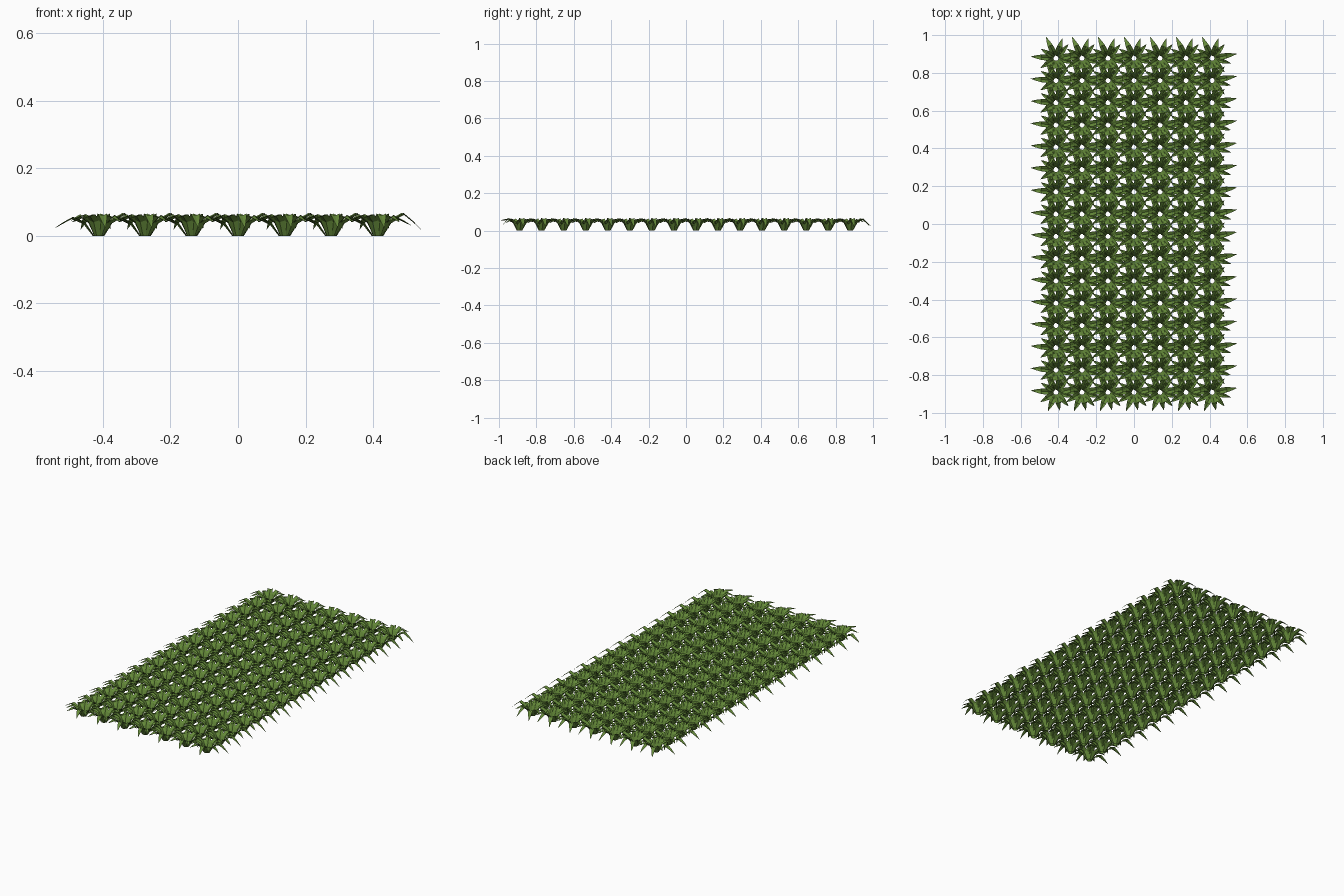
import bpy, bmesh, math
from mathutils import Vector

if "Cube" in bpy.data.objects:
    bpy.data.objects.remove(bpy.data.objects["Cube"])

grass = bpy.data.materials.new("leaf green")
grass.diffuse_color = (0.125, 0.245, 0.04, 1)
grass.use_nodes = True
grass.node_tree.nodes["Principled BSDF"].inputs["Base Color"].default_value = grass.diffuse_color

# blade: direction (degrees), reach, peak height, tip height, width
BLADES = [
    (10, 0.135, 0.068, 0.015, 0.034), (48, 0.100, 0.062, 0.045, 0.032),
    (72, 0.112, 0.066, 0.020, 0.034), (115, 0.126, 0.064, 0.018, 0.034),
    (148, 0.095, 0.058, 0.040, 0.030), (176, 0.135, 0.056, 0.020, 0.034),
    (212, 0.098, 0.064, 0.045, 0.032), (247, 0.108, 0.064, 0.055, 0.034),
    (282, 0.098, 0.066, 0.022, 0.034), (312, 0.100, 0.060, 0.040, 0.032),
    (345, 0.105, 0.055, 0.030, 0.028),
]
# stations along a blade: fraction of reach, fraction of width
STATIONS = [(0.10, 0.55), (0.30, 0.95), (0.56, 0.85), (0.78, 0.5)]


def add_blade(bm, deg, reach, peak, tip, width):
    """Arching blade with a folded midrib, ending in a point."""
    a = math.radians(deg)
    out, side = Vector((math.cos(a), math.sin(a), 0)), Vector((-math.sin(a), math.cos(a), 0))
    heights = [0.0, peak * 0.72, peak, peak * 0.55 + tip * 0.45]
    rows = []
    for (f, w), z in zip(STATIONS, heights):
        c = out * reach * f
        half = side * width * w / 2
        edge = Vector((0, 0, z))
        rib = Vector((0, 0, max(0, z - 0.006)))
        rows.append([bm.verts.new(c - half + edge), bm.verts.new(c + out * 0.004 + rib),
                     bm.verts.new(c + half + edge)])
    end = bm.verts.new(out * reach + Vector((0, 0, tip)))
    for r, s in zip(rows, rows[1:]):
        for i in (0, 1):
            bm.faces.new((r[i], s[i], s[i + 1], r[i + 1]))
    for i in (0, 1):
        bm.faces.new((rows[-1][i], end, rows[-1][i + 1]))


# one tuft
bm = bmesh.new()
for b in BLADES:
    add_blade(bm, *b)
bmesh.ops.recalc_face_normals(bm, faces=bm.faces)
for f in bm.faces:
    if f.normal.z < 0:
        f.normal_flip()
mesh = bpy.data.meshes.new("grass_tuft")
bm.to_mesh(mesh)
bm.free()
mesh.materials.append(grass)

# tufts planted in a 7 x 16 grid
for i in range(7):
    for j in range(16):
        tuft = bpy.data.objects.new(f"grass_tuft_{i}_{j}", mesh)
        tuft.location = (-0.413 + i * 0.1377, -0.891 + j * 0.1179, 0)
        bpy.context.collection.objects.link(tuft)
